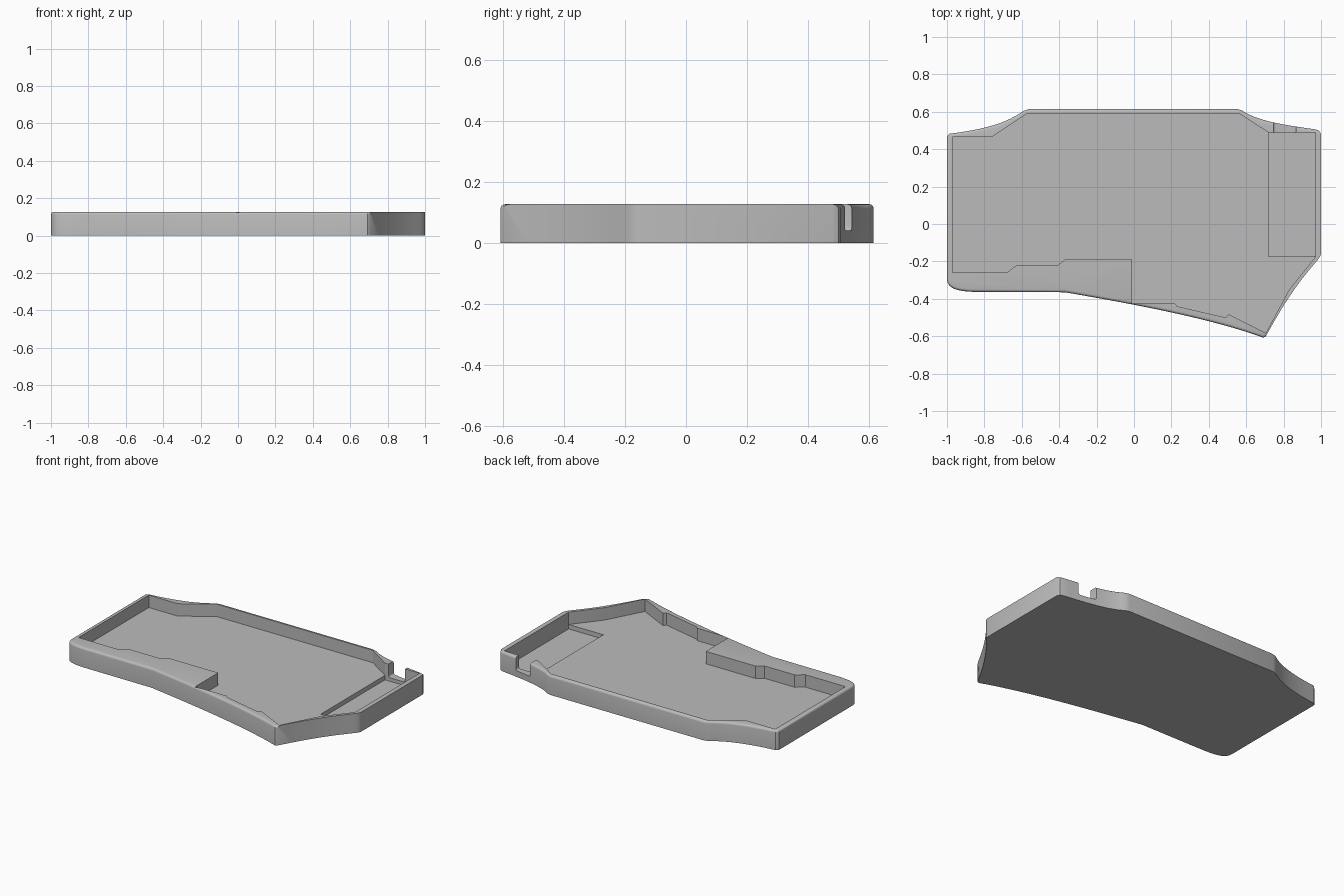
import bpy, bmesh, math
from mathutils import Vector

cube = bpy.data.objects.get("Cube")
if cube:
    bpy.data.objects.remove(cube)

HEIGHT, FLOOR, POCKET, NOTCH = 0.127, 0.046, 0.017, 0.04

grey = bpy.data.materials.new("plain grey")
grey.use_nodes = True
grey.diffuse_color = (0.5, 0.5, 0.5, 1)
grey.node_tree.nodes["Principled BSDF"].inputs["Base Color"].default_value = (0.5, 0.5, 0.5, 1)


def curve(a, b, c, d, steps=12):
    """Points along a cubic curve."""
    a, b, c, d = map(Vector, (a, b, c, d))
    ts = [i / steps for i in range(steps + 1)]
    return [a * (1 - t) ** 3 + b * 3 * t * (1 - t) ** 2 + c * 3 * t * t * (1 - t) + d * t ** 3 for t in ts]


def prism(name, outline, bottom, top, rounded=None, radius=0.015):
    """Extrude an outline; edges chosen by the rounded rule get a soft bevel."""
    bm = bmesh.new()
    face = bm.faces.new([bm.verts.new((p[0], p[1], bottom)) for p in outline])
    side = bmesh.ops.extrude_face_region(bm, geom=[face])["geom"]
    for v in side:
        if isinstance(v, bmesh.types.BMVert):
            v.co.z = top
    bmesh.ops.recalc_face_normals(bm, faces=bm.faces)
    if rounded:
        bmesh.ops.bevel(bm, geom=[e for e in bm.edges if rounded(e)], offset=radius,
                        segments=4, profile=0.5, affect="EDGES", clamp_overlap=True)
    mesh = bpy.data.meshes.new(name)
    bm.to_mesh(mesh)
    bm.free()
    obj = bpy.data.objects.new(name, mesh)
    bpy.context.collection.objects.link(obj)
    mesh.materials.append(grey)
    return obj


def rim_edge(edge):
    """Top outline edges, except along the straight left end and its diagonal."""
    if min(v.co.z for v in edge.verts) < HEIGHT - 0.001:
        return False
    wall = min(edge.link_faces, key=lambda f: abs(f.normal.z))
    return wall.normal.x < 0.6


def notch_floor_edge(edge):
    a, b = (v.co for v in edge.verts)
    return max(a.z, b.z) < NOTCH + 0.001 and abs(a.x - b.x) < 0.001


# Outer body
outline = [(-1, 0.468)]
outline += curve((-0.985, 0.483), (-0.8, 0.505), (-0.68, 0.54), (-0.59, 0.605))
outline += [(-0.56, 0.615), (0.55, 0.615)]
outline += curve((0.575, 0.608), (0.66, 0.55), (0.8, 0.53), (0.97, 0.506))
outline += [(0.99, 0.499), (1, 0.48)]
outline += curve((1, -0.155), (1, -0.2), (0.9, -0.24), (0.705, -0.6))
outline += curve((0.692, -0.608), (0.4, -0.5), (-0.05, -0.42), (-0.37, -0.365), 16)
outline += curve((-0.85, -0.363), (-0.95, -0.36), (-1, -0.345), (-1, -0.29))
tray = prism("tray", outline, 0, HEIGHT, rim_edge)

# Main cavity with stepped front ledge
cavity = prism("cavity_cutter", [
    (-0.97, 0.465), (-0.76, 0.465), (-0.57, 0.592), (0.56, 0.592), (0.72, 0.488),
    (0.97, 0.488), (0.97, -0.175), (0.83, -0.35), (0.705, -0.583), (0.505, -0.483),
    (0.49, -0.5), (0.23, -0.44), (0.22, -0.426), (-0.01, -0.426), (-0.01, -0.19),
    (-0.37, -0.19), (-0.41, -0.222), (-0.63, -0.222), (-0.68, -0.26), (-0.97, -0.26)],
    FLOOR, 0.3)


def box(x0, x1, y0, y1):
    return [(x0, y0), (x1, y0), (x1, y1), (x0, y1)]


# Sunken pocket and the cable notch in the back wall
pocket = prism("pocket_cutter", box(0.72, 0.97, -0.175, 0.488), POCKET, 0.3)
notch = prism("notch_cutter", box(0.745, 0.865, 0.47, 0.7), NOTCH, 0.3, notch_floor_edge, 0.012)

bpy.ops.object.select_all(action="DESELECT")
bpy.context.view_layer.objects.active = tray
tray.select_set(True)
for cutter in (cavity, pocket, notch):
    cutter.hide_render = True
    cut = tray.modifiers.new(cutter.name, "BOOLEAN")
    cut.operation, cut.solver, cut.object = "DIFFERENCE", "EXACT", cutter
    bpy.ops.object.modifier_apply(modifier=cut.name)
    bpy.data.objects.remove(cutter)

bpy.ops.object.shade_smooth_by_angle(angle=math.radians(30))
